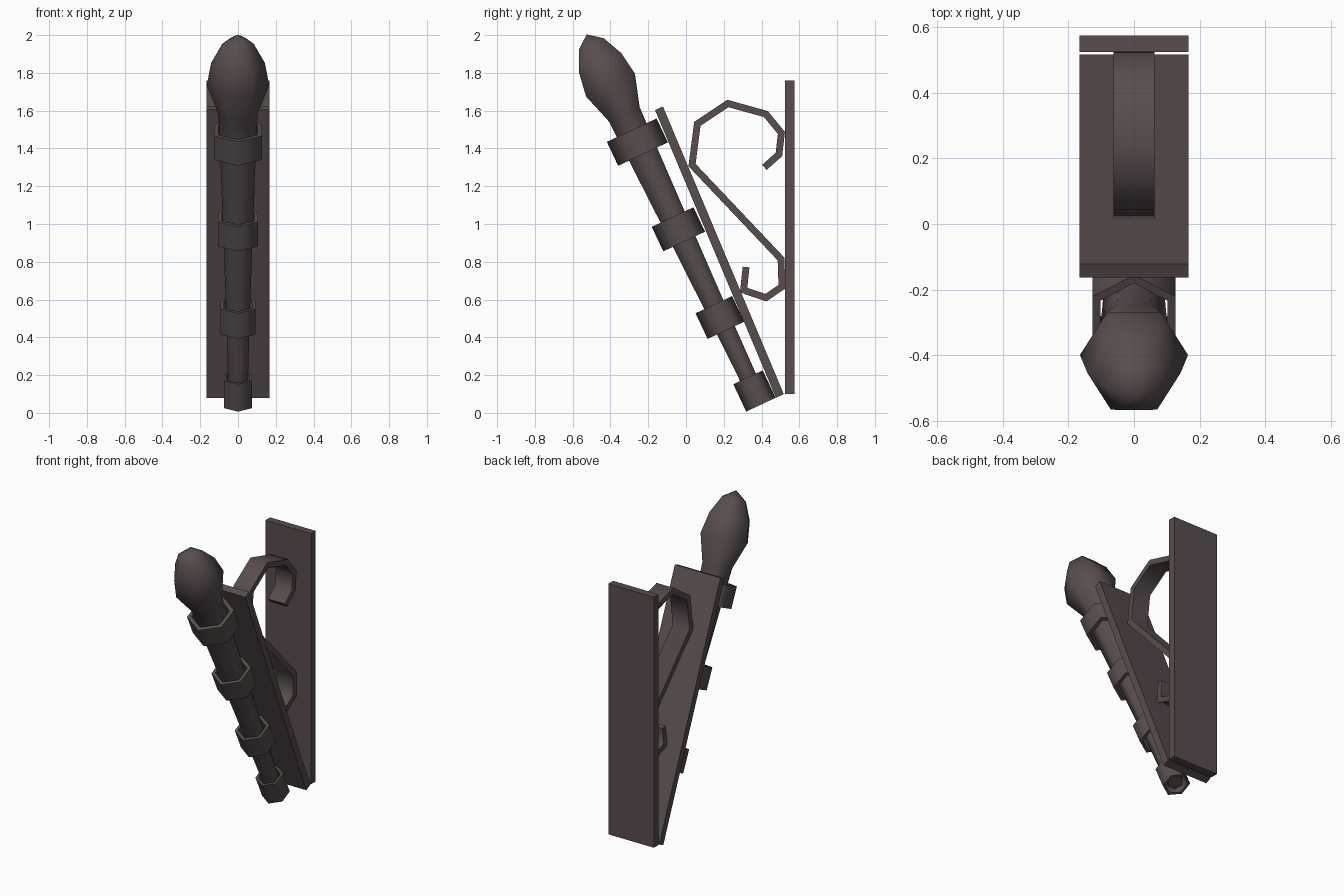
import bpy, bmesh, math
from mathutils import Matrix, Vector

if "Cube" in bpy.data.objects:
    bpy.data.objects.remove(bpy.data.objects["Cube"])

iron = bpy.data.materials.new("dark_iron")
iron.diffuse_color = (0.10, 0.075, 0.075, 1)
iron.use_nodes = True
iron.node_tree.nodes["Principled BSDF"].inputs["Base Color"].default_value = iron.diffuse_color

TILT = math.radians(25.2)
AXIS = Matrix.Translation((0, 0.3625, 0.116)) @ Matrix.Rotation(TILT, 4, 'X')


def finish(bm, name, angle):
    bmesh.ops.recalc_face_normals(bm, faces=bm.faces)
    me = bpy.data.meshes.new(name)
    bm.to_mesh(me)
    bm.free()
    ob = bpy.data.objects.new(name, me)
    bpy.context.collection.objects.link(ob)
    me.materials.append(iron)
    bpy.ops.object.select_all(action='DESELECT')
    ob.select_set(True)
    bpy.context.view_layer.objects.active = ob
    bpy.ops.object.shade_smooth_by_angle(angle=math.radians(angle))
    return ob


def lathe(name, profile, offset, closed=False):
    """Six-sided turned part along the tilted torch axis; profile is (radius, distance)."""
    bm = bmesh.new()
    rows = []
    for r, s in profile:
        if r == 0:
            rows.append([bm.verts.new(AXIS @ Vector((0, 0, s)))] * 6)
        else:
            rows.append([bm.verts.new(AXIS @ Vector((r * math.cos(offset + k * math.pi / 3),
                                                     r * math.sin(offset + k * math.pi / 3), s)))
                         for k in range(6)])
    pairs = list(zip(rows, rows[1:])) + ([(rows[-1], rows[0])] if closed else [])
    for a, b in pairs:
        for k in range(6):
            j = (k + 1) % 6
            loop = list(dict.fromkeys([a[k], a[j], b[j], b[k]]))
            bm.faces.new(loop)
    return finish(bm, name, 62)


def band(name, outline, half, angle):
    """Side outline of (y, z) points extruded across x."""
    bm = bmesh.new()
    n = len(outline) // 2
    L = [bm.verts.new((-half, y, z)) for y, z in outline]
    R = [bm.verts.new((half, y, z)) for y, z in outline]
    m = len(outline)
    for i in range(m):
        j = (i + 1) % m
        bm.faces.new((L[i], L[j], R[j], R[i]))
    # side faces as quads between the two edges of the strip
    for i in range(n - 1):
        for V in (L, R):
            bm.faces.new((V[i], V[i + 1], V[m - 2 - i], V[m - 1 - i]))
    return finish(bm, name, angle)


# wall plate and leaning back plate
band("wall_plate", [(0.525, 0.10), (0.525, 1.76), (0.575, 1.76), (0.575, 0.10)], 0.167, 30)
band("leaning_plate", [(0.476, 0.08), (-0.164, 1.603), (-0.122, 1.622), (0.518, 0.099)], 0.167, 30)

# scroll bracket: constant-thickness strip with mitred corners
path = [Vector(p) for p in [
    (0.415, 1.30), (0.492, 1.368), (0.505, 1.482), (0.423, 1.582), (0.222, 1.638),
    (0.06, 1.53), (0.032, 1.312), (0.503, 0.815), (0.508, 0.668), (0.423, 0.61),
    (0.305, 0.65), (0.318, 0.772)]]
left, right = [], []
for i, p in enumerate(path):
    d0 = (p - path[i - 1]).normalized() if i else (path[1] - p).normalized()
    d1 = (path[i + 1] - p).normalized() if i < len(path) - 1 else d0
    n0, n1 = Vector((-d0.y, d0.x)), Vector((-d1.y, d1.x))
    miter = (n0 + n1) * (0.018 / (1 + n0.dot(n1)))
    left.append(p + miter)
    right.append(p - miter)
band("scroll_bracket", left + right[::-1], 0.062, 80)

# torch shaft swelling into the flame-shaped head
lathe("torch_shaft_and_head", [
    (0, -0.06), (0.05, -0.06), (0.062, 0.43), (0.079, 0.946), (0.097, 1.456), (0.104, 1.62),
    (0.165, 1.79), (0.142, 1.92), (0.084, 2.03), (0, 2.086)], 0)

# hollow collars around the shaft
for i, (s, r, h) in enumerate([(0, 0.086, 0.16), (0.43, 0.107, 0.15),
                               (0.946, 0.122, 0.143), (1.456, 0.1455, 0.14)]):
    q = r * 0.81
    lathe(f"collar_{i + 1}", [(q, s - h / 2), (r, s - h / 2), (r, s + h / 2), (q, s + h / 2)],
          math.pi / 6, closed=True)
